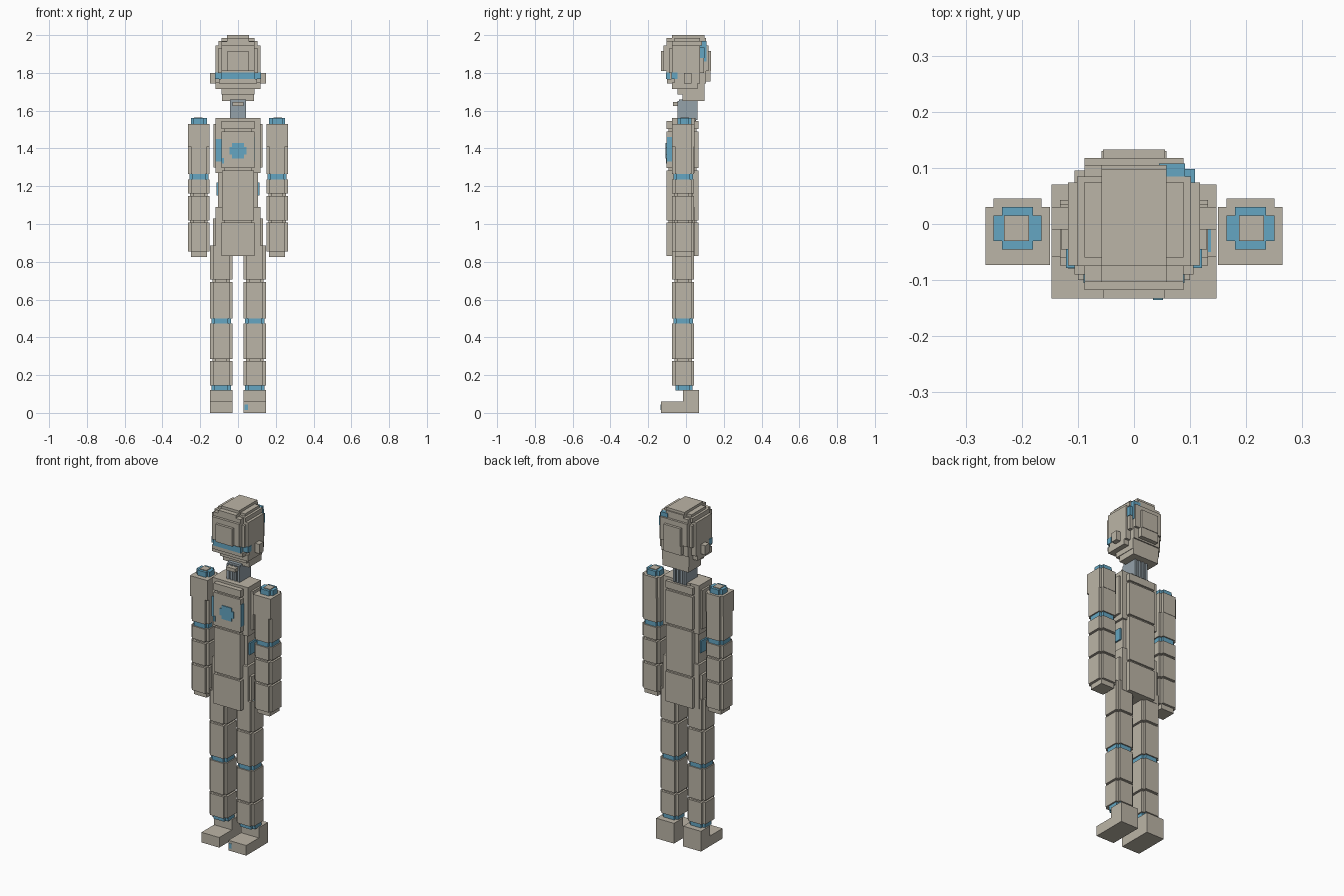
import bpy
import bmesh

cube = bpy.data.objects.get("Cube")
if cube:
    bpy.data.objects.remove(cube, do_unlink=True)


def material(name, rgb):
    m = bpy.data.materials.new(name)
    m.use_nodes = True
    m.diffuse_color = (*rgb, 1)
    bsdf = m.node_tree.nodes["Principled BSDF"]
    bsdf.inputs["Base Color"].default_value = (*rgb, 1)
    bsdf.inputs["Roughness"].default_value = 0.8
    return m


BEIGE = material("warm_grey_armour", (0.50, 0.46, 0.385))
BLUE = material("blue_glow", (0.13, 0.38, 0.54))
STEEL = material("neck_steel", (0.30, 0.36, 0.40))


def part(name, boxes, mat):
    """One object from (x0, x1, y0, y1, z0, z1) boxes."""
    bm = bmesh.new()
    for x0, x1, y0, y1, z0, z1 in boxes:
        vs = bmesh.ops.create_cube(bm, size=1)["verts"]
        for v in vs:
            v.co = (x1 if v.co.x > 0 else x0,
                    y1 if v.co.y > 0 else y0,
                    z1 if v.co.z > 0 else z0)
    me = bpy.data.meshes.new(name)
    bm.to_mesh(me)
    bm.free()
    me.materials.append(mat)
    ob = bpy.data.objects.new(name, me)
    bpy.context.collection.objects.link(ob)
    return ob


def flip(boxes):
    return [(-b[1], -b[0], *b[2:]) for b in boxes]


def pair(name, boxes, mat):
    part("left_" + name, boxes, mat)
    part("right_" + name, flip(boxes), mat)


def sym(w, *rest):
    return (-w, w, *rest)


def plus(x0, x1, y0, y1, z0, z1, c=0.015):
    """Square column with notched corners."""
    return [(x0, x1, y0 + c, y1 - c, z0, z1),
            (x0 + c, x1 - c, y0, y1, z0, z1)]


def column(x0, x1, y0, y1, z0, z1, grooves, width=0.012, c=0.015):
    """Notched column cut by horizontal grooves around an inset core."""
    edges = [z0] + [g + s * width / 2 for g in sorted(grooves) for s in (-1, 1)] + [z1]
    boxes = []
    for lo, hi in zip(edges[::2], edges[1::2]):
        boxes += plus(x0, x1, y0, y1, lo, hi, c)
    i = 0.012
    return boxes + plus(x0 + i, x1 - i, y0 + i, y1 - i, z0, z1, c)


# Feet and ankles
pair("foot", [(0.03, 0.147, -0.133, 0.07, 0, 0.06),
              (0.03, 0.147, -0.015, 0.07, 0.06, 0.12)], BEIGE)
pair("ankle", plus(0.038, 0.139, -0.055, 0.035, 0.118, 0.15), BLUE)

# Legs
LEG = (0.03, 0.147, -0.074, 0.043)
pair("shin", column(*LEG, 0.145, 0.473, [0.28]), BEIGE)
pair("knee", plus(0.037, 0.14, -0.067, 0.036, 0.465, 0.51), BLUE)
pair("thigh", column(*LEG, 0.5, 0.885, [0.70]), BEIGE)

# Arms
ARM = (0.15, 0.265, -0.073, 0.043)
pair("forearm", column(*ARM, 0.854, 1.236, [1.013, 1.155]), BEIGE)
pair("hand", [(0.165, 0.25, -0.058, 0.03, 0.825, 0.856)], BEIGE)
pair("elbow", plus(0.157, 0.258, -0.066, 0.036, 1.23, 1.275), BLUE)
pair("upper_arm", column(*ARM, 1.265, 1.43, [1.42]), BEIGE)
pair("shoulder_block", [(0.15, 0.265, -0.073, 0.03, 1.41, 1.53),
                        (0.165, 0.25, -0.073, 0.045, 1.41, 1.53)], BEIGE)
pair("shoulder_cap", plus(0.165, 0.25, -0.045, 0.03, 1.53, 1.56), BLUE)
pair("shoulder_cap_plate", [(0.187, 0.232, -0.03, 0.015, 1.56, 1.564)], BEIGE)

# Torso front and back panels, split by grooves
panels = []
for lo, hi, w in ((0.83, 1.007, 0.088), (1.019, 1.284, 0.085),
                  (1.296, 1.491, 0.088), (1.503, 1.545, 0.088)):
    panels.append(sym(w, -0.103, 0.066, lo, hi))
panels += [sym(0.075, -0.092, 0.055, 0.84, 1.54),
           sym(0.06, -0.075, 0.05, 1.54, 1.56)]
part("torso_panels", panels, BEIGE)

# Torso sides: chest, narrow waist and hips
part("torso_sides", [
    sym(0.118, -0.074, 0.045, 1.27, 1.56),
    sym(0.13, -0.045, 0.03, 1.30, 1.53),
    sym(0.105, -0.06, 0.035, 1.08, 1.27),
    sym(0.118, -0.074, 0.045, 0.83, 1.09),
    sym(0.132, -0.06, 0.035, 0.885, 1.03)], BEIGE)

# Glowing core, side strips and waist lights
part("chest_core", [sym(0.045, -0.108, -0.1, 1.368, 1.408),
                    sym(0.032, -0.108, -0.1, 1.348, 1.428)], BLUE)
part("chest_glow_strip", [(-0.118, -0.088, -0.079, -0.072, 1.33, 1.45),
                          (-0.088, -0.075, -0.107, -0.1, 1.32, 1.35)], BLUE)
part("chest_side_glow", [(0.084, 0.091, -0.100, -0.074, 1.33, 1.46)], BLUE)
pair("waist_light", [(0.1, 0.114, -0.05, 0.02, 1.15, 1.22)], BLUE)
part("hip_light", [(0.118, 0.137, -0.05, 0.02, 0.872, 0.886)], BLUE)
part("foot_light", [(0.034, 0.052, -0.135, -0.13, 0.015, 0.045)], BLUE)

# Neck with vertical ribs
ribs = [sym(0.042, -0.038, 0.054, 1.54, 1.66)]
for x in (-0.036, -0.012, 0.012, 0.036):
    ribs.append((x - 0.007, x + 0.007, -0.045, 0.061, 1.55, 1.65))
part("neck", ribs, STEEL)
part("neck_collar", [sym(0.03, -0.07, -0.035, 1.625, 1.645)], BEIGE)

# Head: stepped rounded block
part("head", [
    sym(0.058, -0.075, 0.098, 1.985, 2.0),
    sym(0.088, -0.06, 0.075, 1.965, 1.985),
    sym(0.058, -0.103, 0.105, 1.965, 1.985),
    sym(0.102, -0.075, 0.085, 1.945, 1.97),
    sym(0.088, -0.103, 0.105, 1.80, 1.967),
    sym(0.118, -0.074, 0.074, 1.80, 1.945),
    sym(0.088, -0.118, 0.118, 1.81, 1.945),
    sym(0.055, -0.133, 0.133, 1.81, 1.915),
    sym(0.106, -0.09, 0.095, 1.80, 1.93),
    sym(0.118, -0.06, 0.074, 1.745, 1.80),
    sym(0.088, -0.09, 0.105, 1.745, 1.80),
    sym(0.058, -0.09, 0.13, 1.755, 1.81)], BEIGE)
part("jaw", [
    sym(0.1, -0.1, 0.06, 1.745, 1.768),
    sym(0.118, -0.074, 0.06, 1.715, 1.75),
    sym(0.088, -0.074, 0.098, 1.715, 1.75),
    sym(0.088, -0.045, 0.098, 1.685, 1.72),
    sym(0.085, -0.018, 0.098, 1.65, 1.69)], BEIGE)
pair("ear", [(0.115, 0.147, -0.01, 0.03, 1.745, 1.80)], BEIGE)

# Visor and temple light
part("visor", [sym(0.09, -0.105, -0.085, 1.768, 1.802),
               sym(0.121, -0.078, -0.045, 1.768, 1.802)], BLUE)
part("temple_light", [(0.045, 0.091, 0.074, 0.108, 1.86, 1.97),
                      (0.085, 0.109, 0.074, 0.098, 1.88, 1.935)], BLUE)
